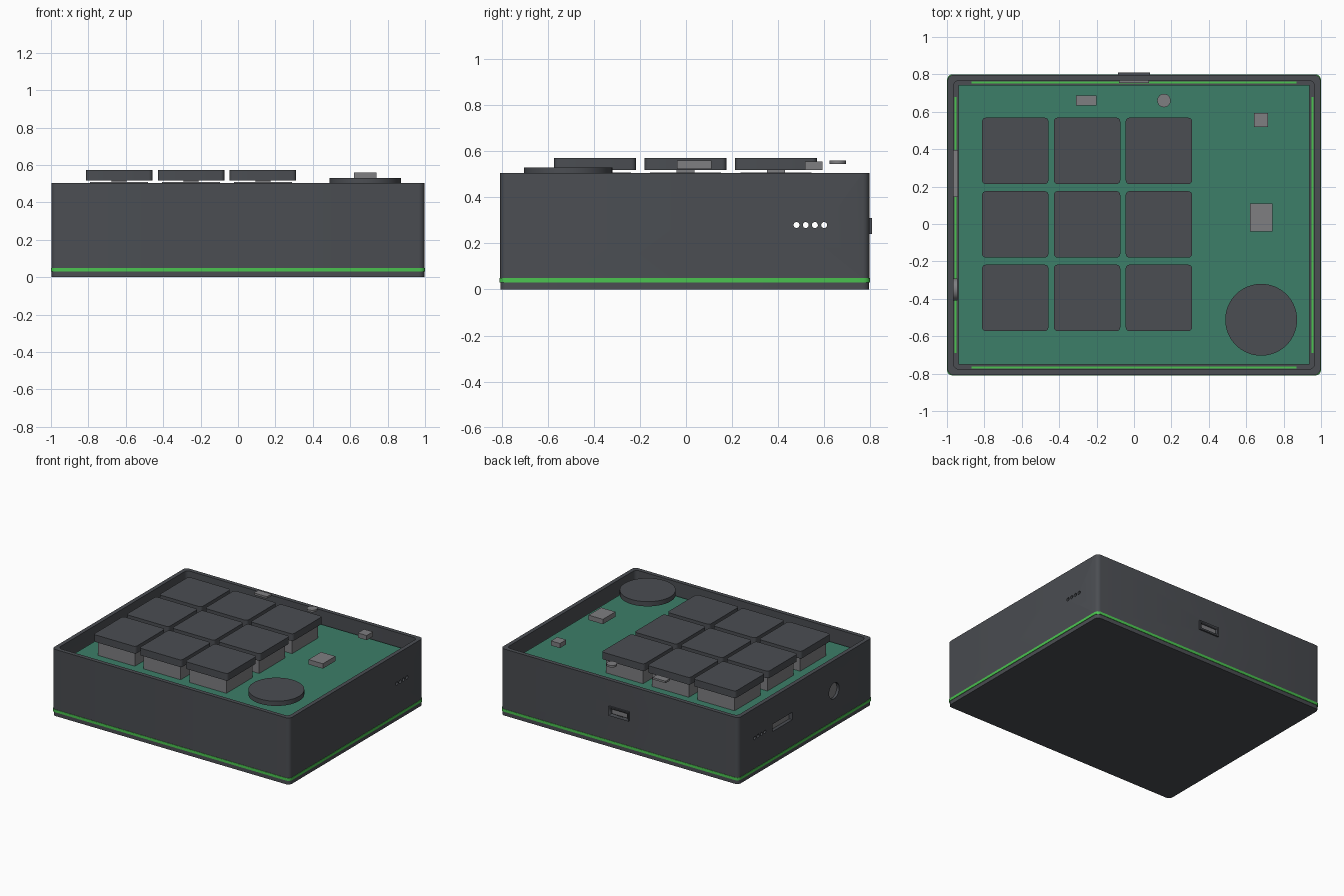
import bpy
import bmesh
from math import cos, sin, pi

cube = bpy.data.objects.get("Cube")
if cube:
    bpy.data.objects.remove(cube, do_unlink=True)


def material(name, rgb):
    m = bpy.data.materials.new(name)
    m.use_nodes = True
    m.diffuse_color = (*rgb, 1)
    bsdf = m.node_tree.nodes["Principled BSDF"]
    bsdf.inputs["Base Color"].default_value = (*rgb, 1)
    bsdf.inputs["Roughness"].default_value = 0.6
    return m


CHARCOAL = material("charcoal plastic", (0.07, 0.075, 0.085))
GREY = material("grey metal", (0.21, 0.21, 0.22))
BOARD = material("board green", (0.045, 0.21, 0.14))
GLOW = material("bright green", (0.07, 0.55, 0.08))


def block(name, centre, size, mat, radius=0.0, z0=0.0, z1=0.1):
    """Upright prism with rounded corners, from z0 to z1."""
    bm = bmesh.new()
    hx, hy = size[0] / 2, size[1] / 2
    steps = 5 if radius else 1
    ring = []
    for q, (sx, sy) in enumerate(((1, 1), (-1, 1), (-1, -1), (1, -1))):
        for i in range(steps):
            a = q * pi / 2 + (i / max(steps - 1, 1)) * pi / 2
            ring.append(bm.verts.new((centre[0] + sx * (hx - radius) + radius * cos(a),
                                      centre[1] + sy * (hy - radius) + radius * sin(a), z0)))
    base = bm.faces.new(ring)
    top = bmesh.ops.extrude_face_region(bm, geom=[base])["geom"]
    for v in top:
        if isinstance(v, bmesh.types.BMVert):
            v.co.z = z1
    return finish(bm, name, mat)


def disc(name, centre, radius, depth, mat, along_x=False, sides=48):
    """Cylinder centred on a point, upright or lying along x."""
    bm = bmesh.new()
    bmesh.ops.create_cone(bm, cap_ends=True, segments=sides,
                          radius1=radius, radius2=radius, depth=depth)
    for v in bm.verts:
        x, y, z = v.co
        v.co = (z, y, -x) if along_x else (x, y, z)
    bmesh.ops.translate(bm, verts=bm.verts, vec=centre)
    return finish(bm, name, mat)


def finish(bm, name, mat):
    bmesh.ops.recalc_face_normals(bm, faces=bm.faces)
    mesh = bpy.data.meshes.new(name)
    bm.to_mesh(mesh)
    bm.free()
    mesh.materials.append(mat)
    ob = bpy.data.objects.new(name, mesh)
    bpy.context.collection.objects.link(ob)
    select(ob)
    bpy.ops.object.shade_smooth_by_angle()
    return ob


def select(ob):
    bpy.ops.object.select_all(action="DESELECT")
    ob.select_set(True)
    bpy.context.view_layer.objects.active = ob


def cut(ob, cutter):
    select(ob)
    mod = ob.modifiers.new("cut", "BOOLEAN")
    mod.operation = "DIFFERENCE"
    mod.solver = "EXACT"
    mod.object = cutter
    bpy.ops.object.modifier_apply(modifier=mod.name)
    bpy.data.objects.remove(cutter, do_unlink=True)


CY = -0.005     # the case sits slightly forward of centre
PORT_Z = 0.275  # height of every side port

# Case: bottom plate, glowing seam and hollow wall
block("bottom_plate", (0, CY), (1.992, 1.602), CHARCOAL, 0.03, 0, 0.03)
block("glow_seam", (0, CY), (2, 1.61), GLOW, 0.03, 0.03, 0.05)
block("case_floor", (0, CY), (1.94, 1.55), CHARCOAL, 0.03, 0.05, 0.06)
case = block("case_wall", (0, CY), (1.994, 1.604), CHARCOAL, 0.03, 0.05, 0.505)
cut(case, block("cutter", (0, CY), (1.932, 1.542), CHARCOAL, 0.03, 0, 1))

# Port openings in the wall
cut(case, block("cutter", (0, 0.8), (0.15, 0.2), CHARCOAL, 0, PORT_Z - 0.03, PORT_Z + 0.03))
cut(case, block("cutter", (-1, 0.27), (0.2, 0.24), CHARCOAL, 0, PORT_Z - 0.028, PORT_Z + 0.028))
cut(case, disc("cutter", (-1, -0.35, PORT_Z), 0.06, 0.2, CHARCOAL, True))
for i in range(4):
    cut(case, disc("cutter", (0, 0.48 + 0.04 * i, PORT_Z + 0.005), 0.013, 3, CHARCOAL, True, 16))
select(case)
bpy.ops.object.shade_smooth_by_angle()

# Ports behind the openings
block("rear_port_body", (0, 0.772), (0.16, 0.034), GREY, 0, PORT_Z - 0.035, PORT_Z + 0.035)
frame = block("rear_port_frame", (0, 0.797), (0.17, 0.024), CHARCOAL, 0,
              PORT_Z - 0.035, PORT_Z + 0.035)
cut(frame, block("cutter", (0, 0.797), (0.14, 0.1), CHARCOAL, 0, PORT_Z - 0.022, PORT_Z + 0.022))
block("side_slot_body", (-0.956, 0.27), (0.03, 0.25), GREY, 0, PORT_Z - 0.03, PORT_Z + 0.03)
disc("side_round_port", (-0.962, -0.35, PORT_Z), 0.058, 0.035, GREY, True)

# Light strips along the inside of the wall
for s in (-1, 1):
    block("long_light_strip", (0, CY + s * 0.762), (1.74, 0.011), GLOW, 0, 0.06, 0.068)
    block("short_light_strip", (s * 0.955, CY), (0.011, 1.37), GLOW, 0, 0.06, 0.068)

# Circuit board
block("circuit_board", (0, CY), (1.875, 1.495), BOARD, 0, 0.385, 0.41)

# Three by three keys
for col in range(3):
    for row in range(3):
        c = (-0.635 + 0.384 * col, -0.393 * (row - 1) - 0.002)
        block("key_switch", c, (0.31, 0.31), GREY, 0, 0.41, 0.508)
        block("key_stem", c, (0.08, 0.08), GREY, 0, 0.508, 0.52)
        block("key_cap", c, (0.355, 0.355), CHARCOAL, 0.02, 0.518, 0.572)

# Dial
disc("dial", (0.68, -0.512, 0.512), 0.192, 0.036, CHARCOAL, sides=64)

# Small components
block("main_chip", (0.68, 0.035), (0.12, 0.15), GREY, 0, 0.523, 0.56)
block("corner_chip", (0.68, 0.555), (0.075, 0.075), GREY, 0, 0.52, 0.555)
block("rear_chip", (-0.255, 0.66), (0.11, 0.055), GREY, 0, 0.545, 0.56)
disc("rear_button", (0.16, 0.66, 0.552), 0.036, 0.015, GREY, sides=32)
